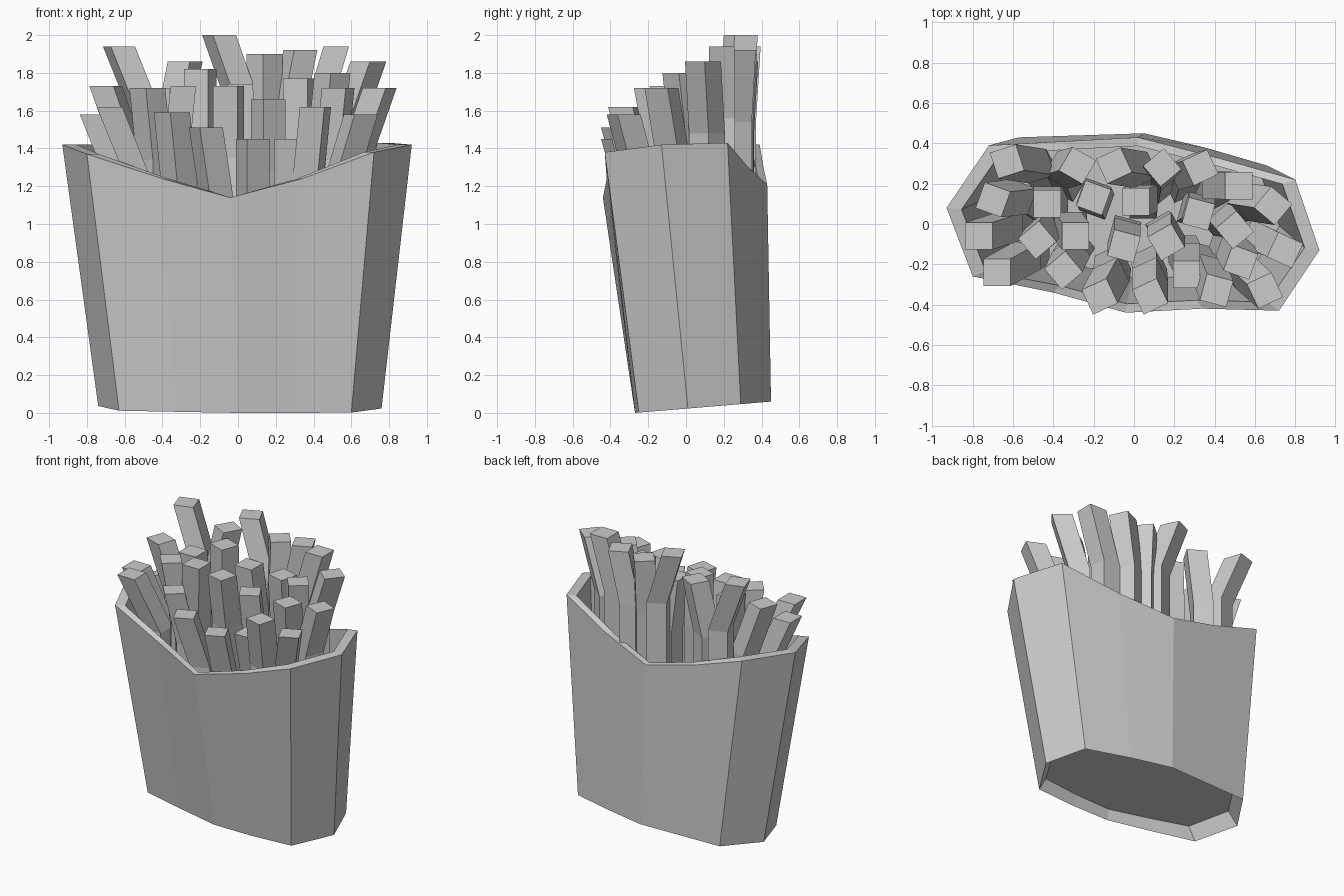
import bpy
import bmesh
import math
from mathutils import Vector

default_cube = bpy.data.objects.get("Cube")
if default_cube:
    bpy.data.objects.remove(default_cube, do_unlink=True)

# One flat material for everything
grey = bpy.data.materials.new("plain grey")
grey.use_nodes = True
grey_value = (0.6, 0.6, 0.6, 1)
grey.diffuse_color = grey_value
shader = grey.node_tree.nodes["Principled BSDF"]
shader.inputs["Base Color"].default_value = grey_value


def loft(name, rings):
    """Bridge a sequence of equally sized rings and cap both ends."""
    bm = bmesh.new()
    loops = [[bm.verts.new(point) for point in ring] for ring in rings]
    count = len(loops[0])
    for lower, upper in zip(loops, loops[1:]):
        for i in range(count):
            j = (i + 1) % count
            bm.faces.new((lower[i], lower[j], upper[j], upper[i]))
    bm.faces.new(list(reversed(loops[0])))
    bm.faces.new(loops[-1])
    bmesh.ops.recalc_face_normals(bm, faces=bm.faces)
    mesh = bpy.data.meshes.new(name)
    bm.to_mesh(mesh)
    bm.free()
    mesh.materials.append(grey)
    obj = bpy.data.objects.new(name, mesh)
    bpy.context.collection.objects.link(obj)
    return obj


def shrink(ring, sx, sy):
    return [Vector((p.x * sx, p.y * sy, p.z)) for p in ring]


def blend(ring_a, ring_b, factor):
    return [a.lerp(b, factor) for a, b in zip(ring_a, ring_b)]


# Carton outline: wavy rim and tilted base, matching corner by corner
rim = [Vector(p) for p in (
    (-.93, .08, 1.42), (-.8, -.26, 1.37), (-.4, -.34, 1.24), (-.04, -.44, 1.14),
    (.34, -.42, 1.24), (.72, -.43, 1.38), (.92, -.13, 1.42), (.8, .22, 1.43),
    (.41, .33, 1.3), (.02, .43, 1.21), (-.35, .41, 1.3), (-.72, .39, 1.42))]

base_outline = (
    (-.74, .17), (-.63, -.13), (-.33, -.2), (0, -.27), (.3, -.27), (.6, -.25),
    (.76, .01), (.66, .29), (.35, .38), (.05, .45), (-.26, .44), (-.57, .43))
base = [Vector((x, y, max(0, (y + .27) * .083))) for x, y in base_outline]

# Carton: recessed underside, outer wall, rim, inner wall and inner floor
inner_rim = shrink(rim, .92, .9)
inner_base = shrink(base, .92, .9)
recess = shrink(blend(base, rim, .07), .9, .93)
loft("carton", [recess, base, rim, inner_rim, blend(inner_base, inner_rim, .15)])

# Fries: top centre x, y, z, turn in degrees and sideways lean
fry_tops = (
    (-.63, .31, 1.94, 18, -.4), (-.28, .29, 1.86, -30, .2),
    (-.1, .29, 2, 25, -.35), (.14, .28, 1.9, 40, 0), (.33, .28, 1.92, 25, .2),
    (.52, .19, 1.94, 0, .3), (.69, .09, 1.86, -40, .35),
    (-.7, .12, 1.73, -20, -.35), (-.43, .1, 1.72, 0, 0),
    (-.2, .13, 1.82, -20, 0), (.01, .11, 1.74, 0, -.1), (.32, .05, 1.77, -15, 0),
    (.5, -.03, 1.8, 40, .1), (.75, -.13, 1.72, -25, .35),
    (-.77, -.06, 1.58, 0, -.4), (-.48, -.08, 1.72, 40, -.1),
    (-.29, -.06, 1.73, 0, .1), (-.05, -.11, 1.73, -15, 0),
    (.16, -.09, 1.66, 30, 0), (-.68, -.24, 1.62, 0, -.4),
    (-.35, -.23, 1.59, 40, -.1), (-.17, -.36, 1.51, 25, -.15),
    (.08, -.36, 1.45, 25, 0), (.26, -.25, 1.45, 0, 0), (.41, -.33, 1.62, -15, .1),
    (.53, -.19, 1.72, -20, .1), (.65, -.33, 1.58, 25, .3))
SIDE = .135
BEND = .38


def square(centre, turn):
    radius = SIDE / math.sqrt(2)
    corners = []
    for k in range(4):
        angle = math.radians(turn + 45 + 90 * k)
        offset = Vector((math.cos(angle), math.sin(angle), 0))
        corners.append(centre + offset * radius)
    return corners


# Each fry rises upright, bends once and fans outwards to a level top
for number, (x, y, z, turn, lean_x) in enumerate(fry_tops, start=1):
    lean_y = y * .2 if y > .2 else y * .5 - .1
    top = Vector((x, y, z))
    bend = top - Vector((lean_x, lean_y, 1)) * BEND
    low = Vector((bend.x, bend.y, .9))
    foot = Vector((bend.x * .92, bend.y * .75, .4))
    loft(f"fry_{number}", [square(p, turn) for p in (foot, low, bend, top)])
